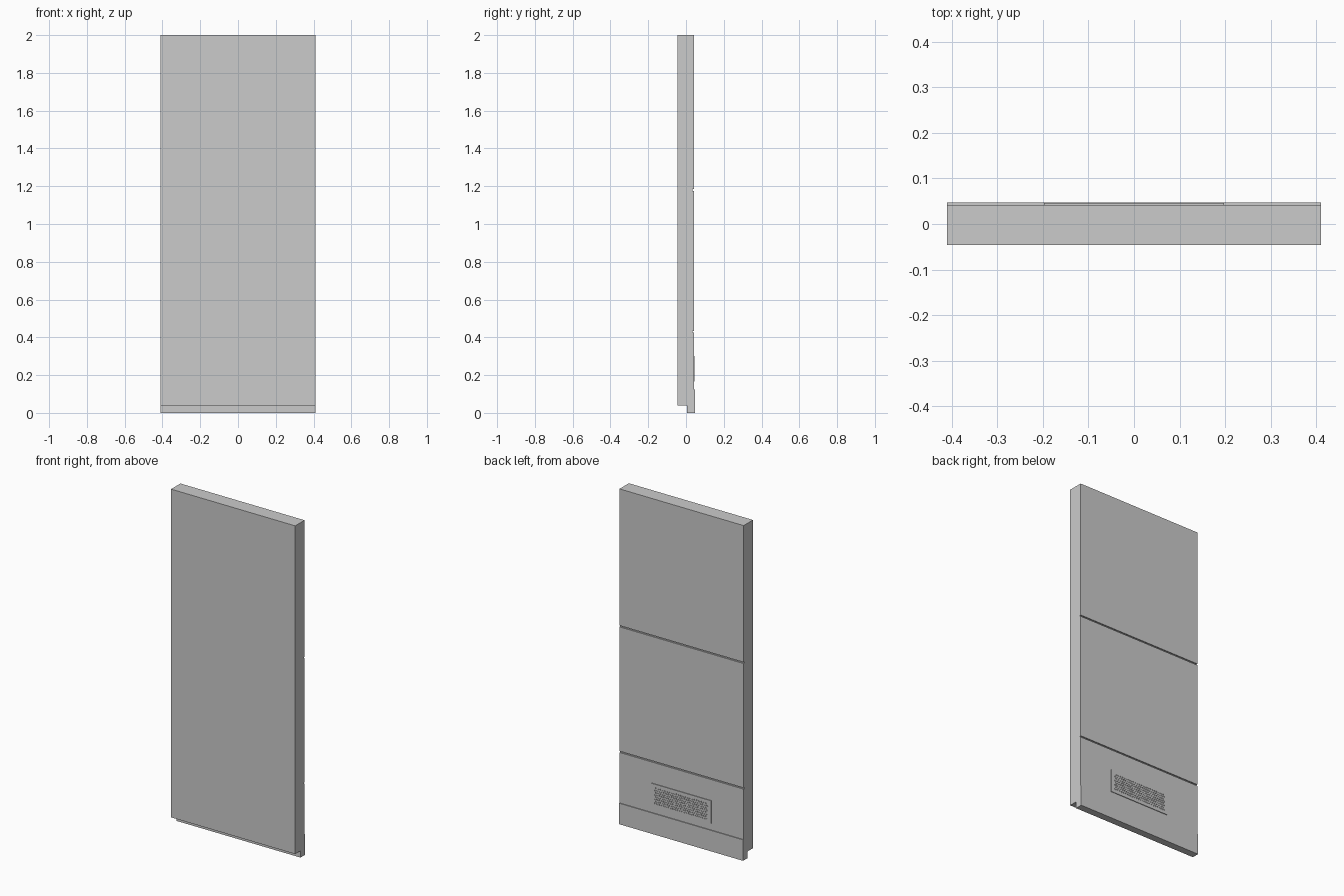
import bpy, bmesh, math

if "Cube" in bpy.data.objects:
    bpy.data.objects.remove(bpy.data.objects["Cube"])

HALF_W = 0.41
BACK = 0.042


def finish(name, bm):
    bmesh.ops.remove_doubles(bm, verts=bm.verts, dist=1e-5)
    bmesh.ops.recalc_face_normals(bm, faces=bm.faces)
    me = bpy.data.meshes.new(name)
    bm.to_mesh(me)
    bm.free()
    ob = bpy.data.objects.new(name, me)
    bpy.context.collection.objects.link(ob)
    return ob


def extrude_profile(name, profile):
    """Sweep a (y, z) outline across the door width."""
    bm = bmesh.new()
    face = bm.faces.new([bm.verts.new((-HALF_W, y, z)) for y, z in profile])
    out = bmesh.ops.extrude_face_region(bm, geom=[face])
    verts = [g for g in out["geom"] if isinstance(g, bmesh.types.BMVert)]
    bmesh.ops.translate(bm, verts=verts, vec=(2 * HALF_W, 0, 0))
    return finish(name, bm)


# Door slab: stepped bottom lip, two horizontal grooves across the back
profile = [(-0.046, 0.04), (0.004, 0.04), (0.004, 0.0), (BACK, 0.0)]
for z in (0.43, 1.18):
    profile += [(BACK, z - 0.004), (BACK - 0.007, z - 0.004),
                (BACK - 0.007, z + 0.004), (BACK, z + 0.004)]
profile += [(BACK, 2.0), (-0.046, 2.0)]
extrude_profile("door_slab", profile)

# Kick plate along the bottom of the back
extrude_profile("kick_plate", [(BACK, 0), (0.047, 0), (0.047, 0.125), (BACK, 0.125)])

# Vent plate: raised rectangle with staggered hexagonal holes
X, Z0, Z1 = 0.197, 0.165, 0.301      # plate outline
GX, G0, G1 = 0.18, 0.18, 0.285       # perforated area
FRONT, FLOOR = 0.046, 0.0425
COLS, ROWS = 24, 8
cw, ch = 2 * GX / COLS, (G1 - G0) / ROWS
bm = bmesh.new()


def quad(*pts):
    bm.faces.new([bm.verts.new(p) for p in pts])


def rect(x0, x1, z0, z1, y):
    quad((x0, y, z0), (x1, y, z0), (x1, y, z1), (x0, y, z1))


def hole_cell(cx, cz):
    """Rectangular cell with a blind hexagonal hole."""
    w, h, r = cw / 2, ch / 2, 0.0048
    outer = [(w, 0), (w, h), (-w, h), (-w, 0), (-w, -h), (w, -h)]
    inner = [(r * math.cos(i * math.pi / 3), r * math.sin(i * math.pi / 3)) for i in range(6)]

    def ring(pts, y):
        return [bm.verts.new((cx + p[0], y, cz + p[1])) for p in pts]
    rings = [ring(outer, FRONT), ring(inner, FRONT), ring(inner, FLOOR)]
    for a, b in zip(rings, rings[1:]):
        for i in range(6):
            j = (i + 1) % 6
            bm.faces.new((a[i], a[j], b[j], b[i]))
    bm.faces.new(rings[2])


for r in range(ROWS):
    z = G0 + r * ch
    shift = (r % 2) * cw / 2
    for c in range(COLS - r % 2):
        hole_cell(-GX + shift + (c + 0.5) * cw, z + ch / 2)
    if shift:
        rect(-GX, -GX + shift, z, z + ch, FRONT)
        rect(GX - shift, GX, z, z + ch, FRONT)

# Plate border and rim
for x0, x1, z0, z1 in ((-X, X, Z0, G0), (-X, X, G1, Z1), (-X, -GX, G0, G1), (GX, X, G0, G1)):
    rect(x0, x1, z0, z1, FRONT)
corners = [(-X, Z0), (X, Z0), (X, Z1), (-X, Z1)]
for (ax, az), (bx, bz) in zip(corners, corners[1:] + corners[:1]):
    quad((ax, FRONT, az), (bx, FRONT, bz), (bx, BACK, bz), (ax, BACK, az))
finish("vent_grille", bm)
